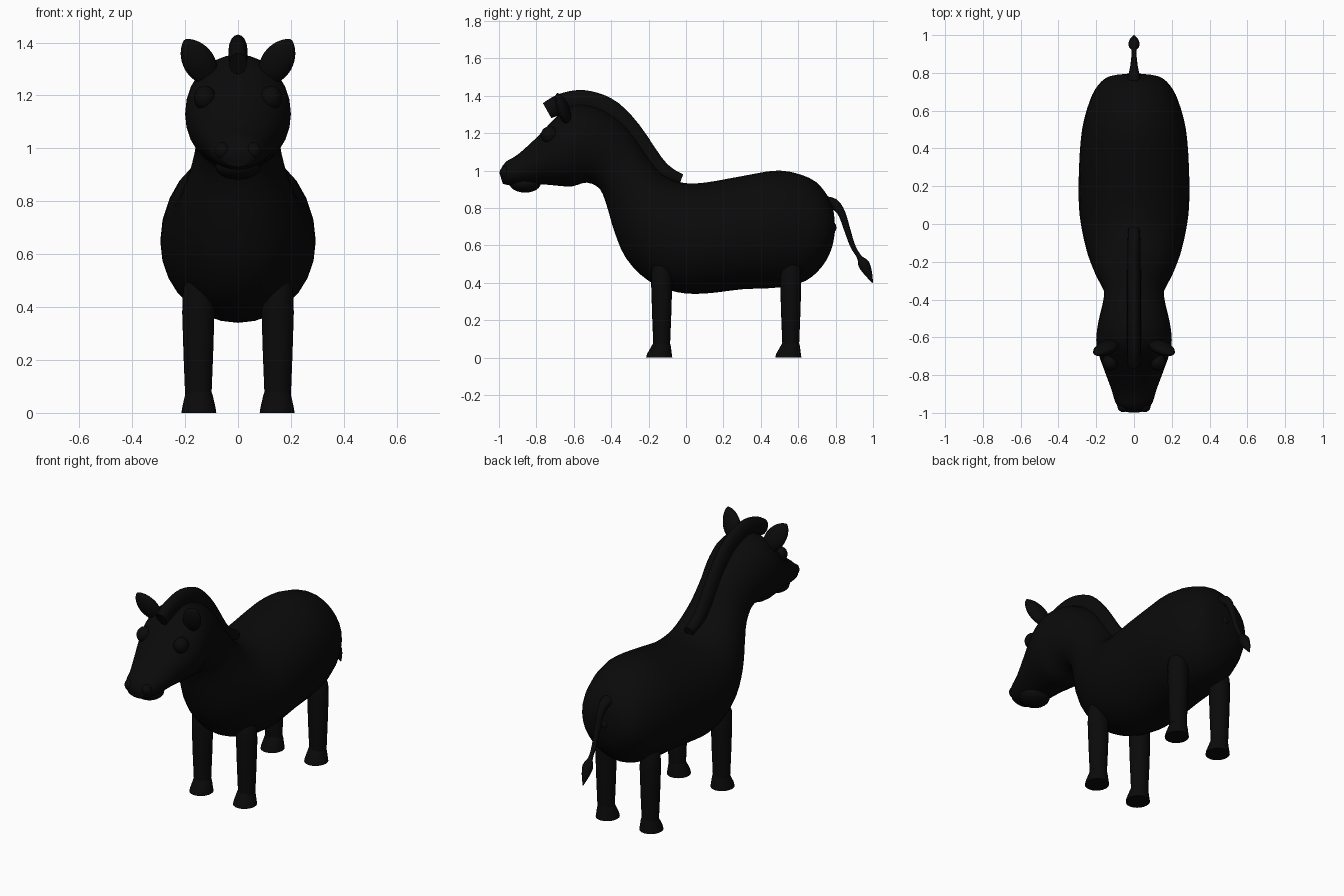
import bpy, bmesh, math
from mathutils import Vector

cube = bpy.data.objects.get("Cube")
if cube:
    bpy.data.objects.remove(cube, do_unlink=True)

black = bpy.data.materials.new("black")
black.use_nodes = True
shade = (0.003, 0.003, 0.003, 1)
black.diffuse_color = shade
black.node_tree.nodes["Principled BSDF"].inputs["Base Color"].default_value = shade


def finish(name, bm):
    """Turn a bmesh into a smooth, coloured object."""
    bmesh.ops.recalc_face_normals(bm, faces=bm.faces)
    mesh = bpy.data.meshes.new(name)
    bm.to_mesh(mesh)
    bm.free()
    mesh.materials.append(black)
    obj = bpy.data.objects.new(name, mesh)
    bpy.context.collection.objects.link(obj)
    bpy.ops.object.select_all(action="DESELECT")
    obj.select_set(True)
    bpy.context.view_layer.objects.active = obj
    bpy.ops.object.shade_smooth_by_angle(angle=math.radians(50))
    return obj


def smooth_rows(rows, steps):
    """Catmull-Rom interpolation through rows of numbers."""
    result = []
    last = len(rows) - 1
    for i in range(last):
        quad = zip(rows[max(i - 1, 0)], rows[i], rows[i + 1], rows[min(i + 2, last)])
        quad = list(quad)
        for s in range(steps):
            t = s / steps
            result.append([b + t * ((c - a) + t * ((2 * a - 5 * b + 4 * c - d)
                           + t * (3 * (b - c) + d - a))) / 2 for a, b, c, d in quad])
    result.append(list(rows[-1]))
    return result


def loft(name, rings, sides):
    """Skin elliptical rings, each a centre and two half axes."""
    bm = bmesh.new()
    loops = []
    for centre, u, v in rings:
        angles = [math.tau * k / sides for k in range(sides)]
        loops.append([bm.verts.new(centre + u * math.cos(a) + v * math.sin(a)) for a in angles])
    for low, high in zip(loops, loops[1:]):
        for k in range(sides):
            n = (k + 1) % sides
            bm.faces.new((low[k], low[n], high[n], high[k]))
    bm.faces.new(loops[0])
    bm.faces.new(loops[-1])
    return finish(name, bm)


def profile_loft(name, rows, sides=28, steps=3):
    """Rows hold the top y, z, the bottom y, z and the half width."""
    rings = []
    for ty, tz, by, bz, w in smooth_rows(rows, steps):
        top, bottom = Vector((0, ty, tz)), Vector((0, by, bz))
        rings.append(((top + bottom) / 2, (top - bottom) / 2, Vector((w, 0, 0))))
    return loft(name, rings, sides)


def ball(name, centre, size):
    bm = bmesh.new()
    bmesh.ops.create_uvsphere(bm, u_segments=20, v_segments=12, radius=1)
    bmesh.ops.scale(bm, vec=size, verts=bm.verts)
    bmesh.ops.translate(bm, vec=centre, verts=bm.verts)
    return finish(name, bm)


# Body, neck and head in one skin, from the rump to the muzzle
profile_loft("body", [
    (.796, .71, .796, .67, .03),
    (.785, .80, .778, .58, .13),
    (.74, .89, .73, .49, .19),
    (.66, .96, .64, .41, .235),
    (.5, 1, .5, .375, .275),
    (.3, .97, .3, .365, .291),
    (.1, .935, .1, .342, .292),
    (-.02, .935, -.05, .35, .275),
    (-.12, .975, -.2, .41, .245),
    (-.18, 1.04, -.32, .53, .21),
    (-.23, 1.11, -.385, .68, .178),
    (-.3, 1.21, -.42, .8, .158),
    (-.4, 1.3, -.46, .9, .168),
    (-.52, 1.35, -.53, .935, .19),
    (-.62, 1.345, -.61, .915, .2),
    (-.7, 1.28, -.68, .918, .187),
    (-.8, 1.175, -.76, .925, .155),
    (-.9, 1.085, -.86, .92, .118),
    (-.965, 1.045, -.94, .92, .095),
    (-.998, .99, -.98, .93, .055),
])
ball("lower_jaw", (0, -.86, .93), (.085, .083, .048))
ball("rump_bump", (0, .78, .695), (.03, .024, .03))

# Crest of hair along the neck
profile_loft("mane", [
    (-.765, 1.36, -.72, 1.28, .034),
    (-.69, 1.405, -.66, 1.3, .036),
    (-.58, 1.43, -.57, 1.31, .036),
    (-.47, 1.415, -.48, 1.29, .036),
    (-.36, 1.36, -.41, 1.24, .036),
    (-.25, 1.245, -.32, 1.15, .036),
    (-.13, 1.07, -.2, 1, .035),
    (-.07, 1.01, -.11, .95, .034),
    (-.015, .98, -.035, .925, .03),
], sides=16)

# Tail with a tuft: y, z and radius along its path
tail = smooth_rows([
    (.74, .82, .045), (.79, .82, .03), (.83, .775, .021), (.86, .69, .017),
    (.89, .6, .014), (.925, .54, .013), (.95, .5, .03), (.975, .45, .021),
    (.998, .4, .002)], 4)
rings = []
for i, (y, z, r) in enumerate(tail):
    before, after = tail[max(i - 1, 0)], tail[min(i + 1, len(tail) - 1)]
    along = Vector((0, after[0] - before[0], after[1] - before[1])).normalized()
    rings.append((Vector((0, y, z)), Vector((r, 0, 0)), along.cross(Vector((r, 0, 0)))))
loft("tail", rings, 12)

for side, label in ((1, "left"), (-1, "right")):
    # Leaf-shaped ears leaning outward
    base, tip = Vector((side * .1, -.625, 1.25)), Vector((side * .2, -.69, 1.41))
    across = Vector((.85, 0, -side * .53))
    deep = (tip - base).normalized().cross(across)
    rings = []
    for t, r in smooth_rows([(0, .03), (.25, .053), (.5, .06), (.75, .048), (.92, .026), (1, .006)], 3):
        rings.append((base.lerp(tip, t), across * r, deep * r * .55))
    loft(label + "_ear", rings, 16)

    # Eyes and nostrils
    ball(label + "_eye", (side * .125, -.73, 1.19), (.042, .046, .046))
    ball(label + "_nostril", (side * .057, -.962, .99), (.032, .034, .034))

    # Legs and flared hooves
    for place, y in (("front", -.13), ("hind", .56)):
        rings = []
        for z, shift, rx, ry in ((.54, 0, .01, .01), (.52, 0, .04, .04), (.47, 0, .058, .056),
                                 (.38, 0, .061, .056), (.22, 0, .056, .051), (.07, 0, .05, .045)):
            rings.append((Vector((side * .15, y + shift, z)), Vector((rx, 0, 0)), Vector((0, ry, 0))))
        loft(f"{label}_{place}_leg", rings, 20)
        rings = []
        for z, shift, rx, ry in ((.08, 0, .048, .044), (.06, -.003, .054, .052),
                                 (.02, -.012, .063, .066), (0, -.013, .066, .07)):
            rings.append((Vector((side * .148, y + shift, z)), Vector((rx, 0, 0)), Vector((0, ry, 0))))
        loft(f"{label}_{place}_hoof", rings, 20)
